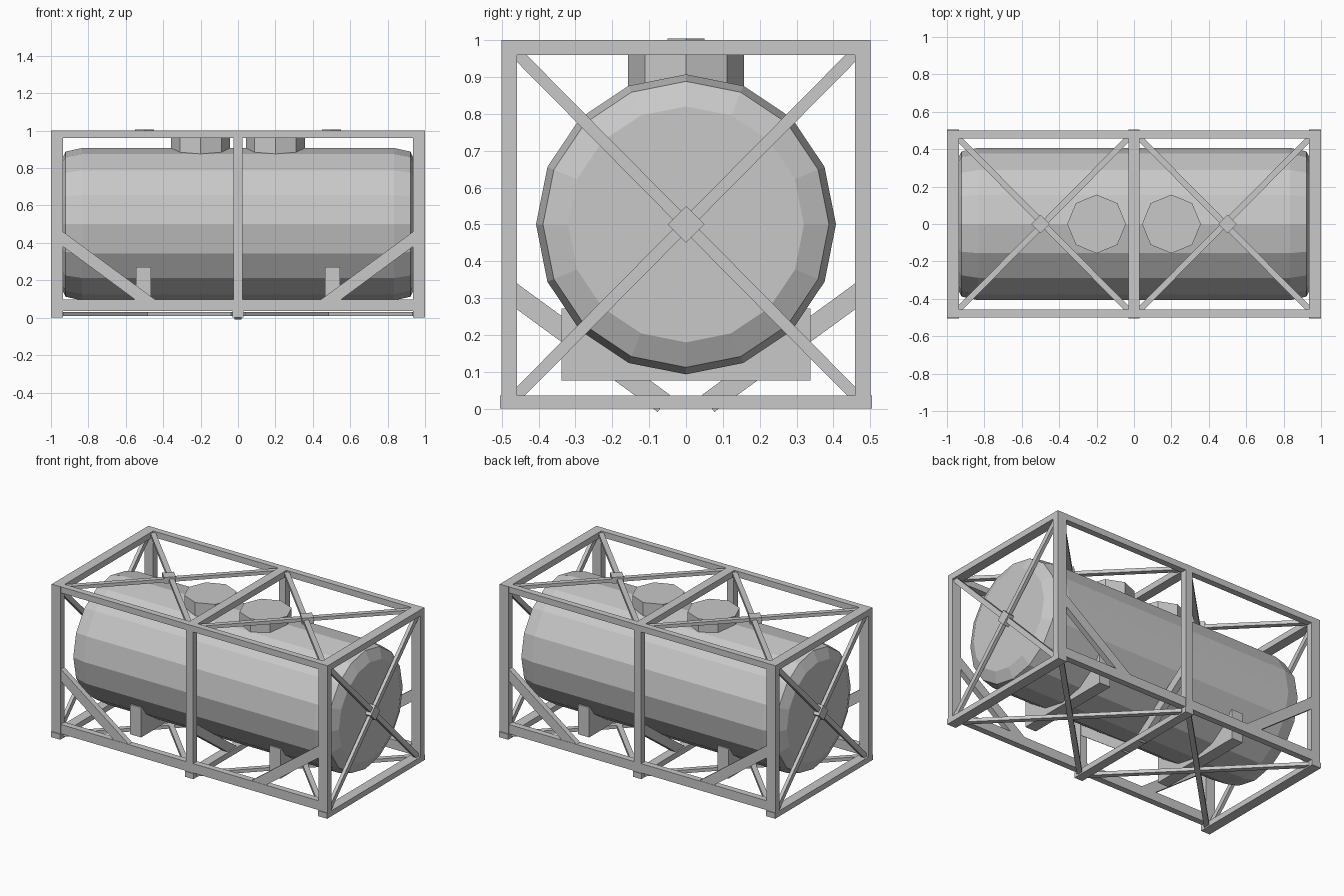
import bpy, bmesh, math
from mathutils import Matrix, Vector

cube = bpy.data.objects.get("Cube")
if cube:
    bpy.data.objects.remove(cube, do_unlink=True)

grey = bpy.data.materials.new("grey_paint")
grey.use_nodes = True
colour = (0.58, 0.58, 0.58, 1)
grey.diffuse_color = colour
grey.node_tree.nodes["Principled BSDF"].inputs["Base Color"].default_value = colour

X, Y, Z = Vector((1, 0, 0)), Vector((0, 1, 0)), Vector((0, 0, 1))


def make(name, bm):
    mesh = bpy.data.meshes.new(name)
    bmesh.ops.recalc_face_normals(bm, faces=bm.faces)
    bm.to_mesh(mesh)
    bm.free()
    mesh.materials.append(grey)
    obj = bpy.data.objects.new(name, mesh)
    bpy.context.collection.objects.link(obj)
    return obj


def box(bm, lo, hi):
    lo, hi = Vector(lo), Vector(hi)
    m = Matrix.Translation((lo + hi) / 2) @ Matrix.Diagonal((*(hi - lo), 1))
    bmesh.ops.create_cube(bm, size=1, matrix=m)


def bar(bm, a, b, normal, width, depth):
    """Flat bar from a to b, lying in the plane with the given normal."""
    a, b = Vector(a), Vector(b)
    along = (b - a).normalized()
    side = normal.cross(along)
    rot = Matrix((along, side, normal)).transposed().to_4x4()
    size = Matrix.Diagonal(((b - a).length, width, depth, 1))
    bmesh.ops.create_cube(bm, size=1, matrix=Matrix.Translation((a + b) / 2) @ rot @ size)


def cross(bm, centre, u, v, normal, width, depth):
    """Two bars crossing at the centre, reaching the corners of a u by v panel."""
    centre = Vector(centre)
    for s in (1, -1):
        bar(bm, centre - u - v * s, centre + u + v * s, normal, width, depth)


SIDES = (-1, 1)
IN_X, IN_Y = 0.935, 0.458   # inner faces of the frame

# Upright posts
bm = bmesh.new()
for sy in SIDES:
    y0, y1 = sorted((sy * IN_Y, sy * 0.5))
    for sx in SIDES:
        x0, x1 = sorted((sx * IN_X, sx))
        box(bm, (x0, y0, 0.02), (x1, y1, 0.99))
make("corner_posts", bm)

bm = bmesh.new()
for sy in SIDES:
    y0, y1 = sorted((sy * IN_Y, sy * 0.5))
    box(bm, (-0.025, y0, 0.02), (0.025, y1, 0.99))
make("middle_posts", bm)

# Long rails, top and bottom
for name, z0, z1 in (("top_rails", 0.96, 1), ("bottom_rails", 0.037, 0.098)):
    bm = bmesh.new()
    for sy in SIDES:
        y0, y1 = sorted((sy * IN_Y, sy * 0.499))
        box(bm, (-0.999, y0, z0), (0.999, y1, z1))
    make(name, bm)

# Cross beams at the ends and the middle
for name, z0, z1, reach in (("top_beams", 0.96, 1, 0.5), ("bottom_beams", 0, 0.036, 0.505)):
    bm = bmesh.new()
    for x0, x1 in ((-1, -IN_X), (-0.03, 0.03), (IN_X, 1)):
        box(bm, (x0, -reach, z0), (x1, reach, z1))
    make(name, bm)

# Crossed bracing on the top, bottom and ends
for name, z in (("top_braces", 0.98), ("bottom_braces", 0.02)):
    bm = bmesh.new()
    for sx in SIDES:
        cross(bm, (sx * 0.485, 0, z), X * 0.46, Y * 0.465, Z, 0.032, 0.022)
    make(name, bm)

bm = bmesh.new()
for sx in SIDES:
    cross(bm, (sx * 0.975, 0, 0.5), Y * 0.47, Z * 0.475, X, 0.032, 0.022)
make("end_braces", bm)

# Diamond plates where the braces meet
bm = bmesh.new()
for sx in SIDES:
    h = 0.025
    c = Vector((sx * 0.5, 0, 0.985))
    bar(bm, c - (X + Y) * h, c + (X + Y) * h, Z, 0.07, 0.04)
    c = Vector((sx * 0.977, 0, 0.5))
    bar(bm, c - (Y + Z) * h, c + (Y + Z) * h, X, 0.07, 0.04)
make("brace_plates", bm)

# Sloping struts in the long sides
bm = bmesh.new()
for sx in SIDES:
    for sy in SIDES:
        y = sy * 0.479
        bar(bm, (sx * 0.96, y, 0.438), (sx * 0.46, y, 0.07), Y, 0.064, 0.036)
make("side_struts", bm)

# Sloping struts under the tank in the middle frame
bm = bmesh.new()
for sy in SIDES:
    bar(bm, (0, sy * 0.48, 0.32), (0, sy * 0.06, 0.014), X, 0.057, 0.04)
make("middle_struts", bm)

# Saddles that carry the tank
bm = bmesh.new()
for sx in SIDES:
    box(bm, (sx * 0.505 - 0.04, -0.338, 0.077), (sx * 0.505 + 0.04, 0.338, 0.272))
make("saddles", bm)

# Tank barrel: rings of sixteen points joined along x
SEG = 16
half = [(0.955, 0.32), (0.922, 0.388), (0.835, 0.407)]
profile = [(-x, r) for x, r in half] + [(x, r) for x, r in reversed(half)]
bm = bmesh.new()
rings = []
for x, r in profile:
    angles = [math.tau * i / SEG for i in range(SEG)]
    rings.append([bm.verts.new((x, r * math.sin(a), 0.5 + r * math.cos(a))) for a in angles])
for p, q in zip(rings, rings[1:]):
    for i in range(SEG):
        j = (i + 1) % SEG
        bm.faces.new((p[i], p[j], q[j], q[i]))
bm.faces.new(rings[0])
bm.faces.new(rings[-1])
make("tank", bm)

# Eight-sided hatches on top of the tank
bm = bmesh.new()
for sx in SIDES:
    bmesh.ops.create_cone(bm, cap_ends=True, segments=8, radius1=0.157, radius2=0.157,
                          depth=0.125, matrix=Matrix.Translation((sx * 0.2, 0, 0.9)))
    
make("hatches", bm)
